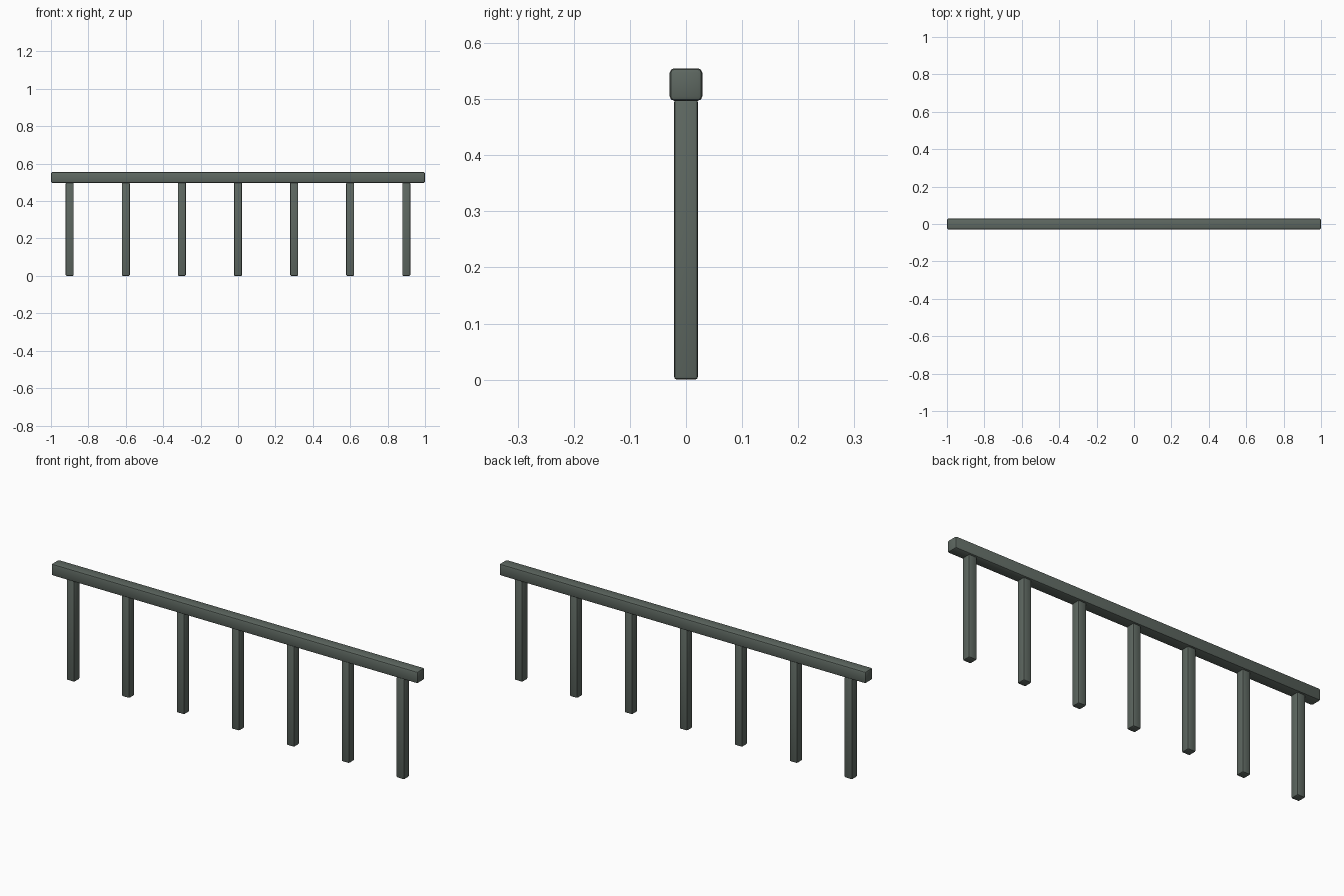
import bpy

if "Cube" in bpy.data.objects:
    bpy.data.objects.remove(bpy.data.objects["Cube"])

metal = bpy.data.materials.new("dark grey green paint")
metal.diffuse_color = (0.112, 0.138, 0.12, 1)
metal.use_nodes = True
metal.node_tree.nodes["Principled BSDF"].inputs["Base Color"].default_value = metal.diffuse_color


def rounded_bar(name, size, centre, radius):
    """Box with small rounded edges."""
    bpy.ops.mesh.primitive_cube_add(size=1, location=centre)
    ob = bpy.context.object
    ob.name = name
    ob.scale = size
    bpy.ops.object.transform_apply(location=False, rotation=False, scale=True)
    ob.data.materials.append(metal)
    bevel = ob.modifiers.new("rounded edges", 'BEVEL')
    bevel.width = radius
    bevel.segments = 2
    bpy.ops.object.modifier_apply(modifier=bevel.name)
    bpy.ops.object.shade_smooth_by_angle()
    return ob


# Top rail
rounded_bar("top_rail", (2.0, 0.058, 0.058), (0, 0, 0.526), 0.008)

# Seven evenly spaced posts, tops just inside the rail
for i in range(7):
    rounded_bar(f"post_{i + 1}", (0.043, 0.043, 0.5), ((i - 3) * 0.3, 0, 0.25), 0.006)
